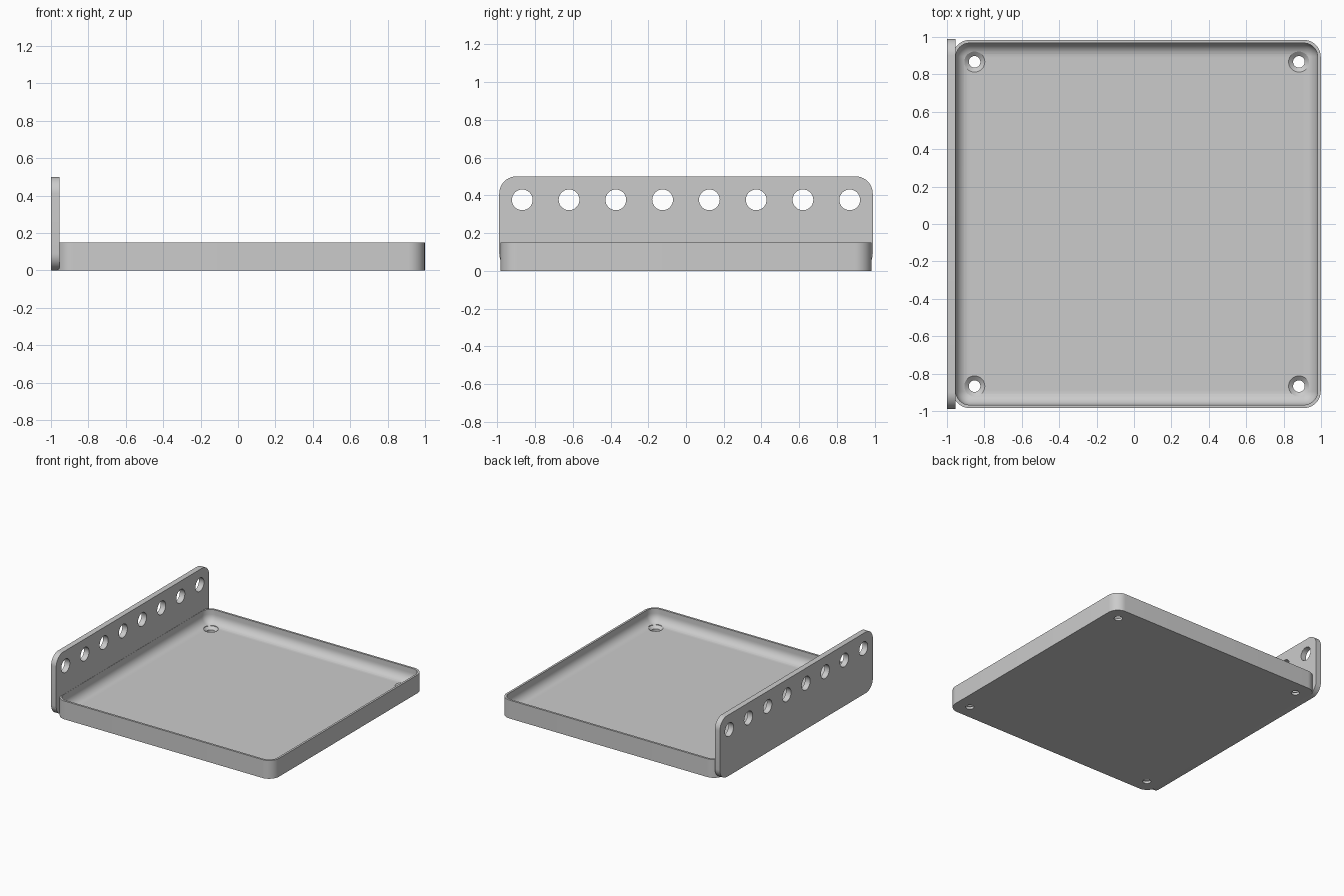
import bpy, bmesh, math

cube = bpy.data.objects.get("Cube")
if cube:
    bpy.data.objects.remove(cube, do_unlink=True)

gray = bpy.data.materials.new("light gray")
gray.use_nodes = True
gray.diffuse_color = (0.6, 0.6, 0.6, 1)
gray.node_tree.nodes["Principled BSDF"].inputs["Base Color"].default_value = (0.6, 0.6, 0.6, 1)

HALF, CX = 0.984, 0.0145      # tray half width and centre
HEIGHT, FLOOR = 0.15, 0.04
WALL, CORNER = 0.017, 0.09


def rounded_rect(hx, hy, r, steps=10):
    pts = []
    for i, (sx, sy) in enumerate([(1, 1), (-1, 1), (-1, -1), (1, -1)]):
        for k in range(steps + 1):
            a = math.pi / 2 * (i + k / steps)
            pts.append((sx * (hx - r) + r * math.cos(a), sy * (hy - r) + r * math.sin(a)))
    return pts


def loft(name, rings):
    """Skin closed rings of points and cap both ends."""
    bm = bmesh.new()
    loops = [[bm.verts.new(p) for p in ring] for ring in rings]
    n = len(loops[0])
    for a, b in zip(loops, loops[1:]):
        for i in range(n):
            j = (i + 1) % n
            bm.faces.new((a[i], a[j], b[j], b[i]))
    bm.faces.new(loops[0][::-1])
    bm.faces.new(loops[-1])
    bmesh.ops.recalc_face_normals(bm, faces=bm.faces)
    mesh = bpy.data.meshes.new(name)
    bm.to_mesh(mesh)
    bm.free()
    mesh.materials.append(gray)
    obj = bpy.data.objects.new(name, mesh)
    bpy.context.collection.objects.link(obj)
    return obj


def circle(r, n=32):
    return [(r * math.cos(2 * math.pi * i / n), r * math.sin(2 * math.pi * i / n)) for i in range(n)]


def cut(obj, cutters):
    """Subtract the cutters, bake the result and shade it."""
    for c in cutters:
        mod = obj.modifiers.new("hole", 'BOOLEAN')
        mod.operation, mod.solver, mod.object = 'DIFFERENCE', 'EXACT', c
    deps = bpy.context.evaluated_depsgraph_get()
    mesh = bpy.data.meshes.new_from_object(obj.evaluated_get(deps))
    obj.modifiers.clear()
    obj.data = mesh
    for c in cutters:
        bpy.data.objects.remove(c, do_unlink=True)
    bpy.ops.object.select_all(action='DESELECT')
    obj.select_set(True)
    bpy.context.view_layer.objects.active = obj
    bpy.ops.object.shade_smooth_by_angle(angle=math.radians(30))


# Tray: outer wall, rim, inner wall and filleted floor
fillet = CORNER - WALL - 0.002
profile = [(0, 0), (0, HEIGHT), (WALL, HEIGHT)]
for k in range(9):
    a = math.pi / 2 * k / 8
    profile.append((WALL + fillet * (1 - math.cos(a)), FLOOR + fillet * (1 - math.sin(a))))
tray = loft("tray", [
    [(CX + x, y, z) for x, y in rounded_rect(HALF - d, HALF - d, CORNER - d)]
    for d, z in profile])

# Countersunk screw holes in the tray corners
sink = [(0.031, -0.05), (0.031, 0.02), (0.055, FLOOR), (0.055, 0.2)]
screws = []
for sx in (-1, 1):
    for sy in (-1, 1):
        screws.append(loft("screw_cutter", [
            [(CX + sx * 0.867 + x, sy * 0.867 + y, z) for x, y in circle(r)] for r, z in sink]))
cut(tray, screws)

# Upright side plate with a row of round holes
plate = loft("side_plate", [
    [(px, y, 0.25 + z) for y, z in rounded_rect(0.99, 0.25, 0.09)] for px in (-1, -0.954)])
holes = [loft("hole_cutter", [
    [(px, (i - 3.5) * 0.248 + y, 0.376 + z) for y, z in circle(0.055)] for px in (-1.1, -0.9)])
    for i in range(8)]
cut(plate, holes)
